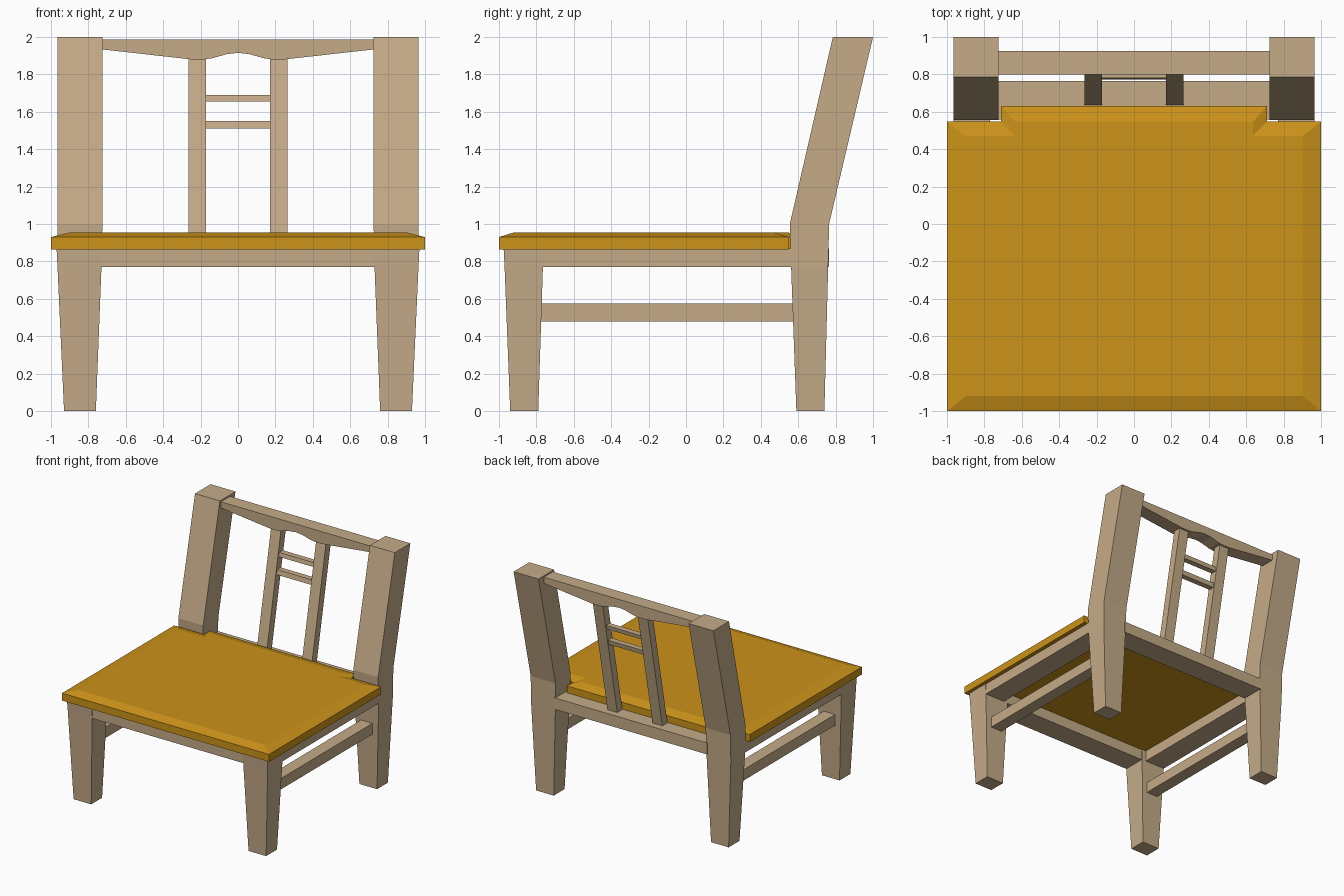
import bpy, bmesh

if "Cube" in bpy.data.objects:
    bpy.data.objects.remove(bpy.data.objects["Cube"])


def material(name, rgb):
    m = bpy.data.materials.new(name)
    m.diffuse_color = (*rgb, 1)
    m.use_nodes = True
    m.node_tree.nodes["Principled BSDF"].inputs["Base Color"].default_value = m.diffuse_color
    return m


wood = material("light_wood", (0.56, 0.41, 0.25))
cushion = material("ochre_seat", (0.60, 0.29, 0.01))


def loft(name, rings, mat=wood):
    """Closed solid through a stack of matching point rings."""
    bm = bmesh.new()
    vs = [[bm.verts.new(p) for p in ring] for ring in rings]
    n = len(vs[0])
    bm.faces.new(vs[0])
    bm.faces.new(vs[-1])
    for a, b in zip(vs, vs[1:]):
        for i in range(n):
            j = (i + 1) % n
            bm.faces.new((a[i], a[j], b[j], b[i]))
    bmesh.ops.recalc_face_normals(bm, faces=bm.faces)
    me = bpy.data.meshes.new(name)
    bm.to_mesh(me)
    bm.free()
    me.materials.append(mat)
    ob = bpy.data.objects.new(name, me)
    bpy.context.collection.objects.link(ob)
    return ob


def post(name, sections, side=1):
    """Four-sided post from (z, x0, x1, y0, y1) sections."""
    s = side
    return loft(name, [[(s * x0, y0, z), (s * x1, y0, z), (s * x1, y1, z), (s * x0, y1, z)]
                       for z, x0, x1, y0, y1 in sections])


def box(name, x0, x1, y0, y1, z0, z1, side=1):
    return post(name, [(z0, x0, x1, y0, y1), (z1, x0, x1, y0, y1)], side)


def slat_y(z):
    return 0.635 + 0.2 * (z - 0.87)


for s, tag in ((-1, "left"), (1, "right")):
    # Tapered front legs and bent back legs
    post(f"front_leg_{tag}", [(0, .76, .93, -.94, -.79), (.77, .73, .965, -.97, -.765),
                              (.87, .725, .97, -.975, -.765)], s)
    post(f"back_leg_{tag}", [(0, .76, .93, .59, .74), (.77, .73, .965, .562, .76),
                             (1.0, .725, .965, .555, .765), (2.0, .725, .965, .785, 1.0)], s)
    # Side apron and side stretcher
    box(f"side_apron_{tag}", .77, .965, -.77, .57, .77, .87, s)
    box(f"side_stretcher_{tag}", .79, .90, -.79, .60, .48, .575, s)
    # Upright back slats
    post(f"back_slat_{tag}", [(z, .17, .265, slat_y(z), slat_y(z) + .07)
                              for z in (.86, 1.89)], s)

# Front and back aprons
box("front_apron", -.74, .74, -.97, -.77, .77, .87)
box("back_apron", -.74, .74, .56, .765, .77, .87)

# Small crossbars between the slats
for i, (z0, z1) in enumerate(((1.51, 1.55), (1.655, 1.69))):
    post(f"back_crossbar_{i + 1}", [(z, -.18, .18, slat_y(z) + .01, slat_y(z) + .06)
                                    for z in (z0, z1)])

# Top rail with a shaped lower edge
half = [(.06, 1.908), (.10, 1.897), (.14, 1.886), (.18, 1.88), (.25, 1.88), (.74, 1.935), (.74, 1.987)]
profile = [(0, 1.915)] + half + [(-x, z) for x, z in reversed(half)]
loft("top_rail", [[(x, y, z) for x, z in profile] for y in (.80, .925)])


# Seat with a rear tongue between the back legs and a chamfered top
def seat_ring(x, front, back, tx, tongue, z):
    side = [(x, front), (x, back), (tx, back), (tx, tongue)]
    return [(px, py, z) for px, py in side + [(-a, b) for a, b in reversed(side)]]


outer = (1.0, -1.0, .547, .71, .63)
loft("seat", [seat_ring(*outer, .865), seat_ring(*outer, .93),
              seat_ring(.9, -.92, .47, .635, .545, .955)], cushion)
